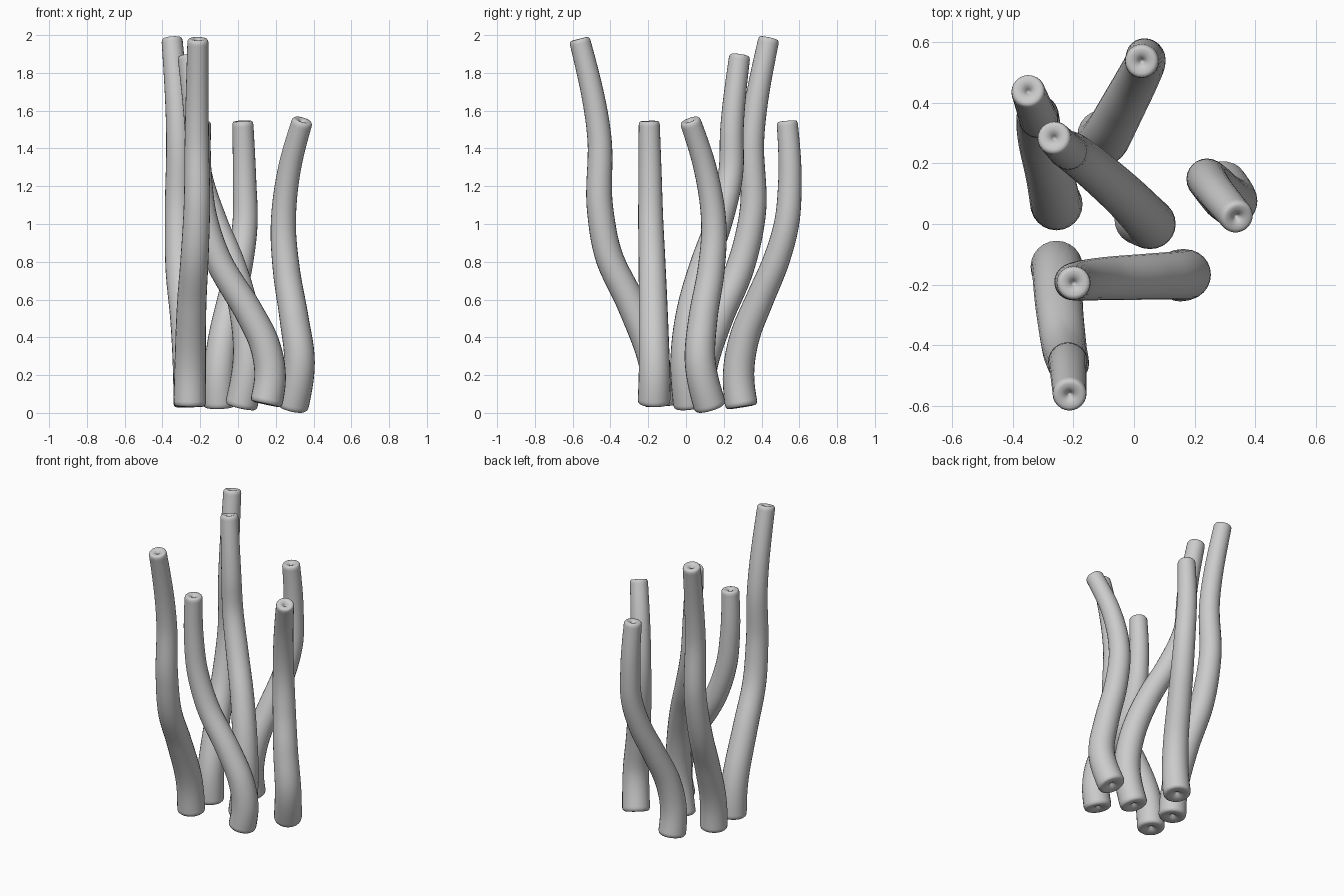
import bpy, bmesh, math
from mathutils import Vector

if "Cube" in bpy.data.objects:
    bpy.data.objects.remove(bpy.data.objects["Cube"])

SIDES, STEPS = 24, 48
BASE_R, TIP_R = 0.086, 0.056
# end cap profile: (distance inward along axis, radius factor), rim to dimple
CAP = [(0.022, 1.0), (0.009, 0.96), (0.002, 0.87), (0.0, 0.72), (0.002, 0.5),
       (0.007, 0.3), (0.018, 0.15), (0.026, 0.05)]

# centre lines, base to tip
PATHS = {
    "back_left_stalk": [(-.255, .065, .03), (-.26, .075, .2), (-.28, .17, .5), (-.308, .28, .75),
                        (-.317, .352, 1.05), (-.316, .35, 1.45), (-.35, .44, 1.985)],
    "middle_stalk": [(.015, .02, .03), (.055, 0, .28), (.03, .03, .55), (-.04, .1, .8),
                     (-.125, .175, 1.01), (-.205, .237, 1.27), (-.22, .243, 1.5), (-.265, .285, 1.895)],
    "back_stalk": [(-.1, .295, .03), (-.1, .278, .2), (-.078, .31, .4), (-.035, .39, .6),
                   (.01, .475, .8), (.037, .532, 1.0), (.035, .55, 1.22), (.025, .535, 1.545)],
    "right_stalk": [(.285, .13, .025), (.325, .075, .27), (.297, .09, .5), (.257, .132, .75),
                    (.24, .148, .97), (.27, .105, 1.28), (.342, .02, 1.55)],
    "front_right_stalk": [(.148, -.17, .045), (.17, -.167, .2), (.135, -.17, .38), (.06, -.173, .53),
                          (-.1, -.18, .8), (-.175, -.187, 1.03), (-.2, -.19, 1.25), (-.198, -.195, 1.545)],
    "front_left_stalk": [(-.255, -.14, .035), (-.253, -.16, .23), (-.245, -.29, .58), (-.23, -.405, .82),
                         (-.218, -.455, 1.08), (-.218, -.458, 1.45), (-.212, -.565, 1.98)],
}


def sample(pts):
    """Smooth cubic curve through the points, parameterised by height."""
    p = [Vector(q) for q in pts]
    n = len(p)
    s = [(p[i + 1] - p[i]) / (p[i + 1].z - p[i].z) for i in range(n - 1)]
    m = [None] * n
    for i in range(1, n - 1):
        a, b = p[i].z - p[i - 1].z, p[i + 1].z - p[i].z
        m[i] = (s[i - 1] * b + s[i] * a) / (a + b)
    m[0] = 1.5 * s[0] - 0.5 * m[1]
    m[-1] = 1.5 * s[-1] - 0.5 * m[-2]

    def at(z):
        i = max(k for k in range(n - 1) if k == 0 or p[k].z <= z)
        h = p[i + 1].z - p[i].z
        t = (z - p[i].z) / h
        return ((2*t**3 - 3*t**2 + 1) * p[i] + (t**3 - 2*t*t + t) * h * m[i]
                + (3*t*t - 2*t**3) * p[i + 1] + (t**3 - t*t) * h * m[i + 1])
    z0, z1 = p[0].z + 0.03, p[-1].z - 0.03
    body = [at(z0 + (z1 - z0) * k / STEPS) for k in range(STEPS + 1)]
    return p[0], m[0].normalized(), body, p[-1], m[-1].normalized()


def make_stalk(name, pts):
    start, d0, body, end, d1 = sample(pts)
    rings = [(start + d0 * o, d0, BASE_R * f) for o, f in reversed(CAP)]
    for k, c in enumerate(body):
        d = (body[min(k + 1, STEPS)] - body[max(k - 1, 0)]).normalized()
        rings.append((c, d, BASE_R + (TIP_R - BASE_R) * k / STEPS))
    rings += [(end - d1 * o, d1, TIP_R * f) for o, f in CAP]

    bm = bmesh.new()
    loops = []
    for c, d, r in rings:
        u = (Vector((1, 0, 0)) - d * d.x).normalized()
        v = d.cross(u)
        loops.append([bm.verts.new(c + r * (math.cos(a) * u + math.sin(a) * v))
                      for a in (2 * math.pi * j / SIDES for j in range(SIDES))])
    for a, b in zip(loops, loops[1:]):
        for j in range(SIDES):
            k = (j + 1) % SIDES
            bm.faces.new((a[j], a[k], b[k], b[j]))
    bm.faces.new(loops[0][::-1])
    bm.faces.new(loops[-1])
    for f in bm.faces:
        f.smooth = True
    me = bpy.data.meshes.new(name)
    bm.to_mesh(me)
    bm.free()
    bpy.context.collection.objects.link(bpy.data.objects.new(name, me))


for name, pts in PATHS.items():
    make_stalk(name, pts)
